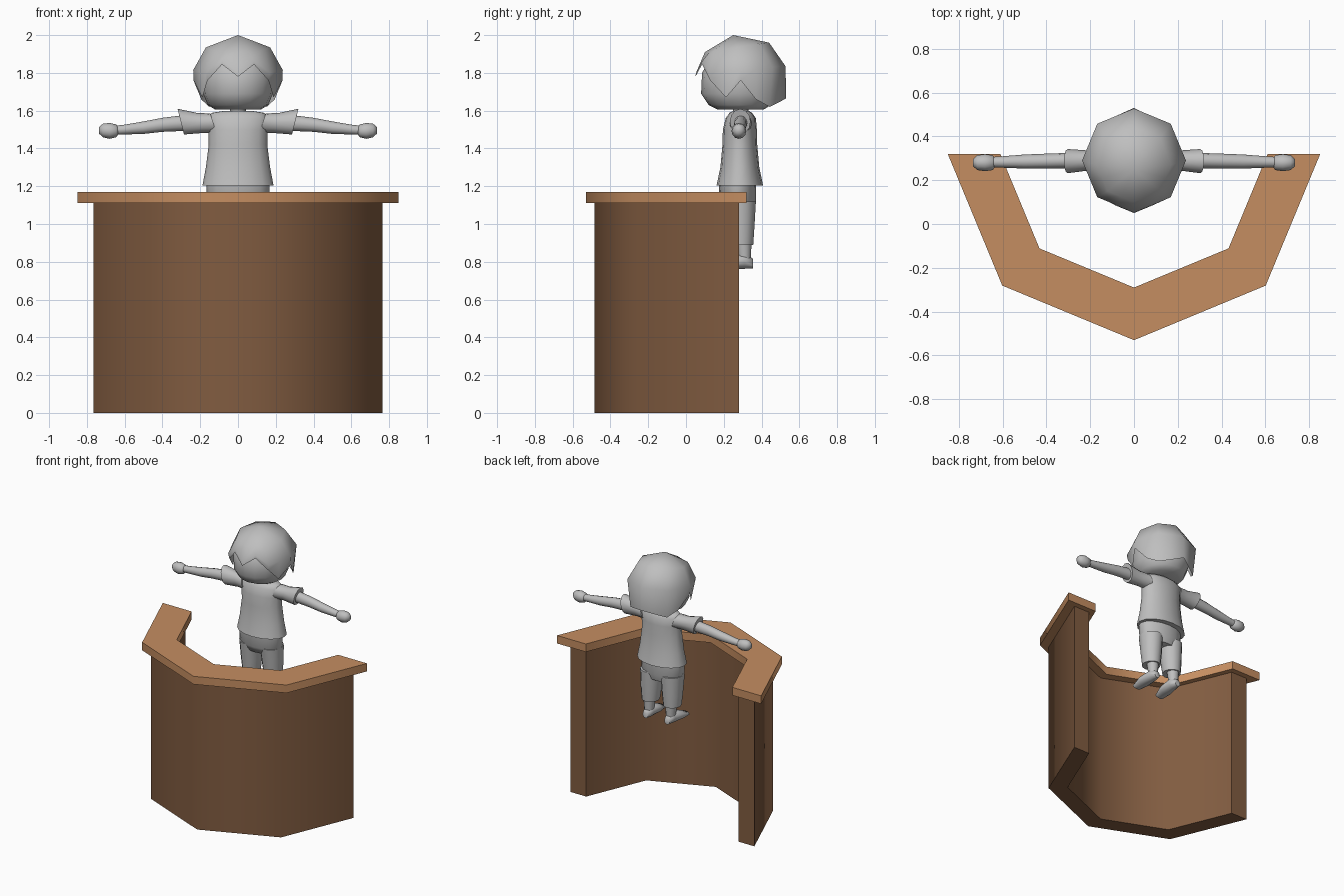
import bpy, bmesh, math
from math import sin, cos, pi

if "Cube" in bpy.data.objects:
    bpy.data.objects.remove(bpy.data.objects["Cube"])


def material(name, rgb):
    m = bpy.data.materials.new(name)
    m.diffuse_color = (*rgb, 1)
    m.use_nodes = True
    m.node_tree.nodes["Principled BSDF"].inputs["Base Color"].default_value = m.diffuse_color
    return m


GREY = material("plain grey", (0.52, 0.52, 0.52))
TOP_WOOD = material("light brown wood", (0.56, 0.27, 0.12))
WALL_WOOD = material("dark brown wood", (0.22, 0.107, 0.052))


def finish(name, bm, mat, angle=60, mirror=False):
    bmesh.ops.recalc_face_normals(bm, faces=bm.faces)
    me = bpy.data.meshes.new(name)
    bm.to_mesh(me)
    bm.free()
    me.materials.append(mat)
    ob = bpy.data.objects.new(name, me)
    bpy.context.collection.objects.link(ob)
    bpy.ops.object.select_all(action='DESELECT')
    ob.select_set(True)
    bpy.context.view_layer.objects.active = ob
    bpy.ops.object.shade_smooth_by_angle(angle=math.radians(angle))
    if mirror:
        ob.modifiers.new("Mirror", 'MIRROR')
    return ob


def skin(bm, rings, caps=True):
    """Join rings of points with quads."""
    loops = [[bm.verts.new(p) for p in ring] for ring in rings]
    n = len(loops[0])
    for a, b in zip(loops, loops[1:]):
        for i in range(n):
            j = (i + 1) % n
            bm.faces.new((a[i], a[j], b[j], b[i]))
    if caps:
        bm.faces.new(loops[0])
        bm.faces.new(loops[-1])
    return loops


def loft(name, axis, rings, n=12, mirror=False, slant=0):
    """Rings are (position along axis, centre 1, centre 2, radius 1, radius 2)."""
    pts = []
    for t, c1, c2, r1, r2 in rings:
        ring = []
        for i in range(n):
            a = 2 * pi * i / n
            u, v = c1 + r1 * cos(a), c2 + r2 * sin(a)
            s = t + slant * sin(a)
            ring.append({'x': (s, u, v), 'y': (u, s, v), 'z': (u, v, s)}[axis])
        pts.append(ring)
    bm = bmesh.new()
    skin(bm, pts)
    return finish(name, bm, GREY, 70, mirror)


def half_octagon(name, cy, r_out, r_in, z0, z1, mat):
    """Five-point curved band, open towards the back."""
    bm = bmesh.new()
    sections = []
    for k in range(5):
        a = pi + k * pi / 4
        sections.append([(r * cos(a), cy + r * sin(a), z)
                         for r, z in ((r_out, z0), (r_out, z1), (r_in, z1), (r_in, z0))])
    skin(bm, sections)
    return finish(name, bm, mat, 50)


# Counter
half_octagon("counter_wall", 0.28, 0.765, 0.635, 0, 1.115, WALL_WOOD)
half_octagon("counter_top", 0.32, 0.85, 0.61, 1.11, 1.17, TOP_WOOD)

# Hair: eight-sided cap with a zigzag lower edge
edge_z = [1.78, 1.845, 1.76, 1.67, 1.76, 1.66, 1.62, 1.64, 1.665]
edge_r = [1, 1, 0.95, 0.92, 0.98, 0.95, 0.9, 0.95, 1]


def hair_ring(radius, height, tilt, low=False):
    ring = []
    for i in range(16):
        k = min(i, 16 - i)
        a = 2 * pi * i / 16
        r = radius * (cos(pi / 8) if i % 2 else 1)
        z = height - tilt * cos(a)
        if low:
            r, z = r * edge_r[k], edge_z[k]
        else:
            z = max(z, edge_z[k] + 0.02)
        ring.append((r * sin(a), 0.29 - r * cos(a) - (0.02 if radius < 0.2 else 0), z))
    return ring


bm = bmesh.new()
loops = skin(bm, [hair_ring(0.24, 0, 0, True), hair_ring(0.237, 1.815, 0.02),
                  hair_ring(0.17, 1.935, 0.025)], caps=False)
crown = bm.verts.new((0, 0.25, 2.0))
for i in range(16):
    bm.faces.new((loops[-1][i], loops[-1][(i + 1) % 16], crown))
finish("hair", bm, GREY, 60)

# Head and neck
loft("head", 'z', [(1.605, 0, 0.29, 0.12, 0.12), (1.63, 0, 0.285, 0.16, 0.165),
                   (1.69, 0, 0.28, 0.185, 0.2), (1.8, 0, 0.285, 0.195, 0.2),
                   (1.9, 0, 0.28, 0.14, 0.14)], 16)
loft("neck", 'z', [(1.54, 0, 0.29, 0.05, 0.045), (1.63, 0, 0.29, 0.04, 0.04)])

# Shirt
loft("shirt", 'z', [(1.205, 0, 0.285, 0.188, 0.123), (1.3, 0, 0.285, 0.17, 0.103),
                    (1.42, 0, 0.285, 0.155, 0.092), (1.5, 0, 0.285, 0.157, 0.09),
                    (1.56, 0, 0.29, 0.165, 0.08), (1.588, 0, 0.29, 0.14, 0.06),
                    (1.597, 0, 0.29, 0.085, 0.045)], 16)
loft("sleeves", 'x', [(0.13, 0.29, 1.533, 0.06, 0.052), (0.2, 0.29, 1.535, 0.045, 0.053),
                      (0.303, 0.287, 1.542, 0.055, 0.068)], mirror=True, slant=0.017)

# Arms and hands
loft("arms", 'x', [(0.28, 0.29, 1.535, 0.035, 0.042), (0.4, 0.287, 1.525, 0.034, 0.037),
                   (0.5, 0.285, 1.51, 0.032, 0.033), (0.6, 0.283, 1.5, 0.026, 0.026),
                   (0.65, 0.282, 1.496, 0.024, 0.024)], mirror=True)
loft("hands", 'x', [(0.633, 0.28, 1.493, 0.018, 0.018), (0.645, 0.28, 1.493, 0.034, 0.034),
                    (0.68, 0.28, 1.493, 0.039, 0.042), (0.715, 0.28, 1.495, 0.034, 0.036),
                    (0.735, 0.28, 1.496, 0.016, 0.018)], mirror=True)

# Trousers, calves and feet
loft("trouser_waist", 'z', [(1.07, 0, 0.28, 0.13, 0.075), (1.12, 0, 0.275, 0.165, 0.095),
                            (1.22, 0, 0.272, 0.168, 0.1)], 16)
loft("trouser_legs", 'z', [(0.89, 0.09, 0.29, 0.062, 0.066), (0.98, 0.088, 0.287, 0.072, 0.075),
                           (1.12, 0.085, 0.28, 0.08, 0.09)], mirror=True)
loft("calves", 'z', [(0.8, 0.09, 0.31, 0.032, 0.032), (0.9, 0.09, 0.305, 0.042, 0.042)],
     mirror=True)
loft("feet", 'y', [(0.355, 0.09, 0.79, 0.022, 0.025), (0.31, 0.09, 0.805, 0.04, 0.042),
                   (0.22, 0.095, 0.793, 0.05, 0.032), (0.15, 0.1, 0.778, 0.034, 0.016)],
     mirror=True)
